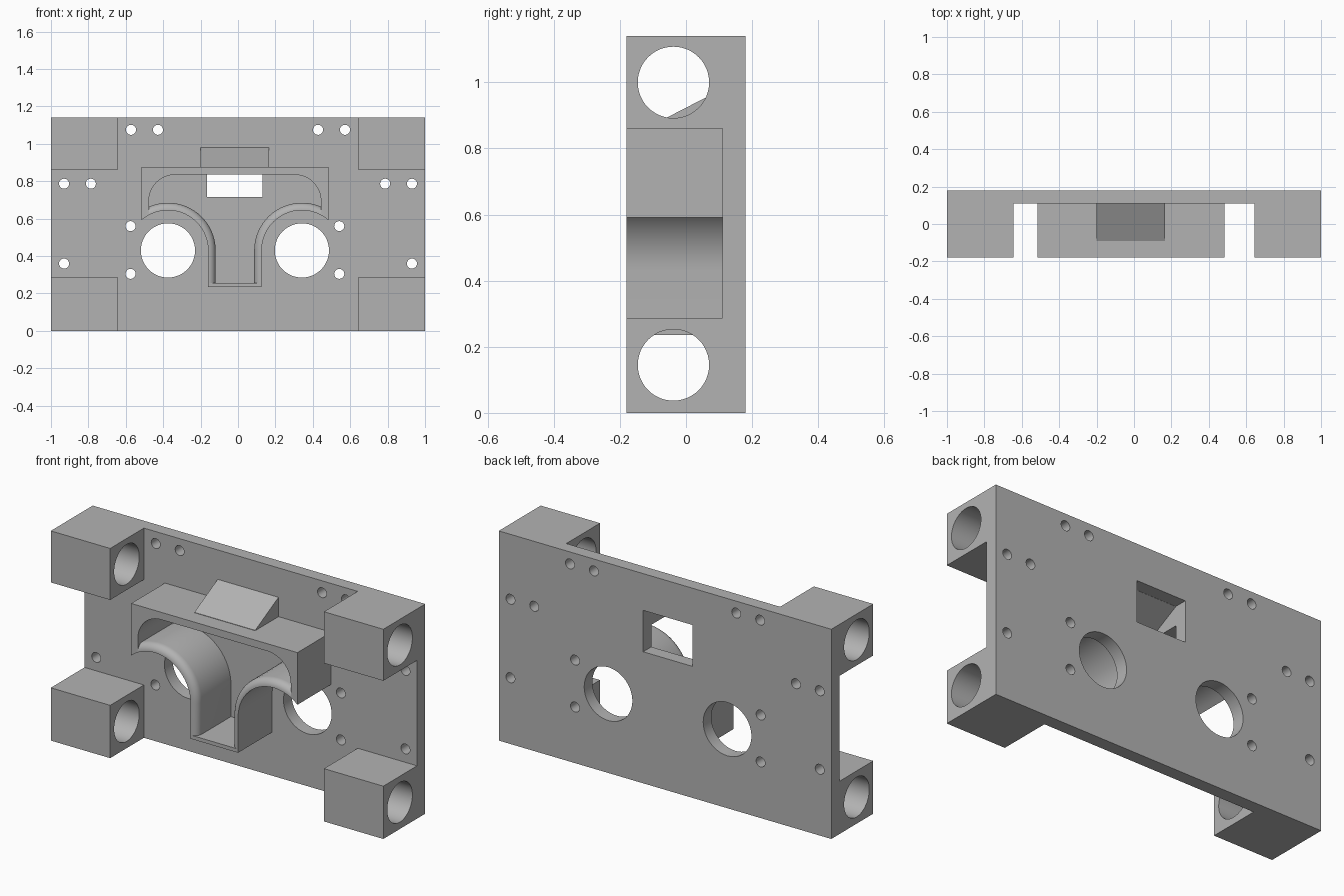
import bpy, bmesh
from math import sin, cos, pi, acos

cube = bpy.data.objects.get("Cube")
if cube:
    bpy.data.objects.remove(cube, do_unlink=True)

grey = bpy.data.materials.new("plain grey")
grey.use_nodes = True
COLOUR = (0.45, 0.45, 0.45, 1)
grey.diffuse_color = COLOUR
grey.node_tree.nodes["Principled BSDF"].inputs["Base Color"].default_value = COLOUR

FRONT, SEAT, BACK = -0.18, 0.11, 0.18   # y of front, plate face and plate back
HEIGHT = 1.14
MID = -0.0165                           # x centre of the duct
HOLE_X, HOLE_Z = 0.358, 0.43            # fan holes, measured from the duct centre


def loft(name, loops):
    """Solid through one or more groups of matching rings of points."""
    bm = bmesh.new()
    for rings in loops:
        vs = [[bm.verts.new(p) for p in ring] for ring in rings]
        n = len(vs[0])
        for a, b in zip(vs, vs[1:]):
            for i in range(n):
                j = (i + 1) % n
                bm.faces.new((a[i], a[j], b[j], b[i]))
        bm.faces.new(vs[0][::-1])
        bm.faces.new(vs[-1])
    bmesh.ops.recalc_face_normals(bm, faces=bm.faces[:])
    mesh = bpy.data.meshes.new(name)
    bm.to_mesh(mesh)
    bm.free()
    mesh.materials.append(grey)
    ob = bpy.data.objects.new(name, mesh)
    bpy.context.collection.objects.link(ob)
    return ob


def box(x0, x1, y0, y1, z0, z1):
    return [[(x, y, z) for x, z in ((x0, z0), (x1, z0), (x1, z1), (x0, z1))]
            for y in (y0, y1)]


def circle(r, n):
    return [(r * cos(2 * pi * i / n), r * sin(2 * pi * i / n)) for i in range(n)]


def hole(x, z, r, n):
    return [[(x + u, y, z + v) for u, v in circle(r, n)] for y in (SEAT - 0.05, BACK + 0.05)]


def boolean(ob, other, operation):
    mod = ob.modifiers.new("cut", 'BOOLEAN')
    mod.operation, mod.solver, mod.object = operation, 'EXACT', other
    bpy.context.view_layer.objects.active = ob
    bpy.ops.object.modifier_apply(modifier=mod.name)
    bpy.data.objects.remove(other, do_unlink=True)


def smooth(ob):
    bpy.ops.object.select_all(action='DESELECT')
    ob.select_set(True)
    bpy.context.view_layer.objects.active = ob
    bpy.ops.object.shade_smooth_by_angle(angle=pi / 6)


def arc(cx, cz, r, a0, a1, n):
    return [(cx + r * cos(a0 + (a1 - a0) * i / n), cz + r * sin(a0 + (a1 - a0) * i / n))
            for i in range(n + 1)]


def mirrored_ring(half, y):
    """Close a right-hand half profile with its mirror image."""
    full = half + [(-u, z) for u, z in reversed(half)]
    return [(MID + u, y, z) for u, z in full]


def arch_half(r, floor, side):
    """Neck side and the arch over a fan hole, out to the given side wall."""
    return [(HOLE_X - r, floor)] + arc(HOLE_X, HOLE_Z, r, pi, acos((side - HOLE_X) / r), 20)


def wedge(half, y_front, low, rise_from, top, y_back):
    """Triangular hood that rises towards the plate."""
    prof = [(y_front, low), (y_front, rise_from), (y_back, top), (y_back, low)]
    return [[(MID + s * half, y, z) for y, z in prof] for s in (-1, 1)]


# Back plate with fan holes, screw holes and the air window
plate = loft("back_plate", [box(-1, 1, SEAT, BACK, 0, HEIGHT)])
holes = [hole(MID + s * HOLE_X, HOLE_Z, 0.145, 48) for s in (-1, 1)]
screws = [(0.5, 1.075), (0.355, 1.075)]
for s in (-1, 1):
    spots = [(s * 0.572, 1.075), (s * 0.428, 1.075), (s * 0.93, 0.787),
             (s * 0.787, 0.787), (s * 0.93, 0.36),
             (MID + s * 0.558, 0.56), (MID + s * 0.558, 0.305)]
    holes += [hole(x, z, 0.027, 20) for x, z in spots]
holes.append(box(MID - 0.148, MID + 0.148, 0, 0.3, 0.715, 0.94))
boolean(plate, loft("plate_cutter", holes), 'DIFFERENCE')
smooth(plate)

# Four corner bearing blocks, bored lengthwise
for side, s in (("left", 1), ("right", -1)):
    for level, z0, z1, bore_z in (("lower", 0, 0.287, 0.145), ("upper", 0.86, HEIGHT, 1.0)):
        x0, x1 = sorted((s * 0.643, s))
        block = loft(f"{level}_{side}_bearing_block", [box(x0, x1, FRONT, SEAT, z0, z1)])
        bore = [[(x, u - 0.038, bore_z + v) for u, v in circle(0.108, 48)]
                for x in (x0 - 0.1, x1 + 0.1)]
        boolean(block, loft("bore_cutter", [bore]), 'DIFFERENCE')
        smooth(block)

# Air duct body with its sloped hood
outer = arch_half(0.215, 0.235, 0.5) + [(0.5, 0.875)]
duct = loft("air_duct", [[mirrored_ring(outer, y) for y in (FRONT, SEAT)]])
boolean(duct, loft("hood", [wedge(0.183, -0.09, 0.85, 0.877, 0.98, SEAT)]), 'UNION')

# Hollow of the duct, its arch walls rounded over at the front edge
lip, wall = 0.04, 0.255
steps = [(FRONT - 0.05, wall - lip + 0.002)]
for i in range(7):
    a = pi / 2 * i / 6
    steps.append((FRONT + lip * (1 - cos(a)), wall - lip + 0.002 + (lip - 0.002) * sin(a)))
steps.append((SEAT + 0.05, wall))
rings = [mirrored_ring(arch_half(r, 0.255, 0.46)
                       + arc(0.32, 0.695, 0.14, 0, pi / 2, 12), y) for y, r in steps]
boolean(duct, loft("duct_cutter", [rings]), 'DIFFERENCE')
hollow = wedge(0.148, -0.09, 0.8, 0.836, 0.965, SEAT + 0.05)
boolean(duct, loft("hood_cutter", [hollow]), 'DIFFERENCE')
smooth(duct)
